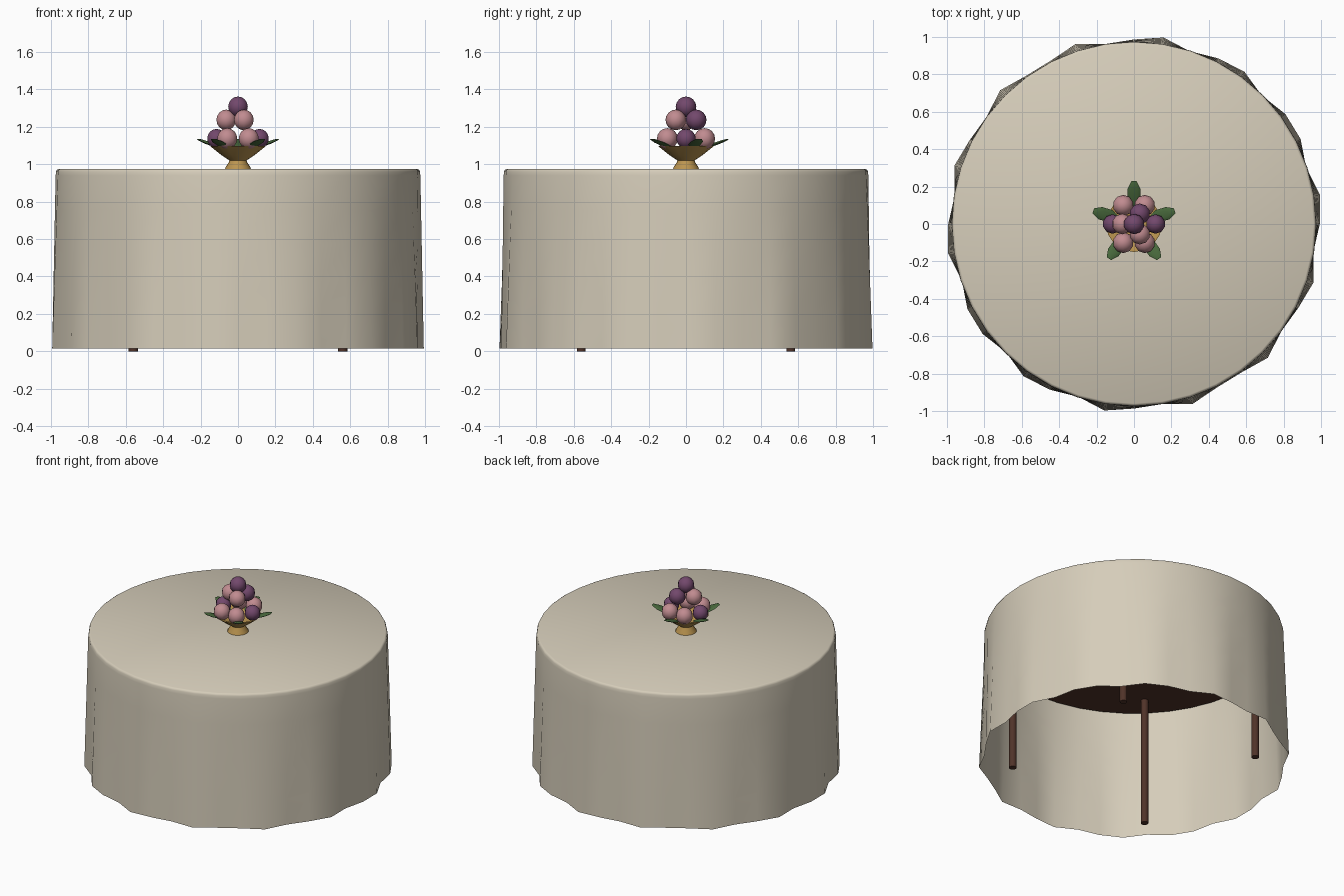
import bpy, bmesh, math
from mathutils import Matrix

if "Cube" in bpy.data.objects:
    bpy.data.objects.remove(bpy.data.objects["Cube"])

def mat(name, rgb):
    m = bpy.data.materials.new(name)
    m.diffuse_color = (*rgb, 1)
    m.use_nodes = True
    m.node_tree.nodes["Principled BSDF"].inputs["Base Color"].default_value = m.diffuse_color
    return m

CLOTH = mat("linen", (0.67, 0.61, 0.49))
WOOD = mat("dark_wood", (0.08, 0.033, 0.022))
GOLD = mat("gold", (0.50, 0.30, 0.08))
PLUM = mat("plum", (0.17, 0.065, 0.15))
PINK = mat("dusty_pink", (0.53, 0.26, 0.28))
LEAF = mat("leaf_green", (0.065, 0.14, 0.045))

def finish(name, bm, material, angle=40):
    bmesh.ops.recalc_face_normals(bm, faces=bm.faces)
    me = bpy.data.meshes.new(name)
    bm.to_mesh(me)
    bm.free()
    ob = bpy.data.objects.new(name, me)
    bpy.context.collection.objects.link(ob)
    me.materials.append(material)
    bpy.ops.object.select_all(action='DESELECT')
    ob.select_set(True)
    bpy.context.view_layer.objects.active = ob
    bpy.ops.object.shade_smooth_by_angle(angle=math.radians(angle))
    return ob

def lathe(name, rings, n, material, wave=None, cap_start=True, cap_end=True, angle=40):
    """Rings of (radius, z); wave(theta, z) is added to the radius."""
    bm = bmesh.new()
    loops = []
    for r, z in rings:
        loop = []
        for i in range(n):
            a = 2 * math.pi * i / n
            rr = r + (wave(a, z) if wave else 0)
            loop.append(bm.verts.new((rr * math.cos(a), rr * math.sin(a), z)))
        loops.append(loop)
    for lo, hi in zip(loops, loops[1:]):
        for i in range(n):
            j = (i + 1) % n
            bm.faces.new((lo[i], lo[j], hi[j], hi[i]))
    if cap_start:
        bm.faces.new(loops[0][::-1])
    if cap_end:
        bm.faces.new(loops[-1])
    return finish(name, bm, material, angle)

# Tablecloth: open skirt whose folds deepen toward the hem
def folds(a, z):
    return 0.022 * max(0, (0.94 - z) / 0.925) * math.sin(14 * a + 0.15)

skirt = [(0.99 - 0.015 * t, 0.015 + 0.925 * t) for t in (0, 0.2, 0.4, 0.6, 0.8, 1)]
lathe("tablecloth", skirt + [(0.973, 0.96), (0.969, 0.97), (0.96, 0.975)], 40,
      CLOTH, folds, cap_start=False)

# Table top and four legs
lathe("table_top", [(0.955, 0.92), (0.955, 0.965)], 40, WOOD)
for sx, nx in ((-1, "left"), (1, "right")):
    for sy, ny in ((-1, "front"), (1, "back")):
        leg = lathe(f"{ny}_{nx}_leg", [(0.025, 0), (0.025, 0.925)], 10, WOOD)
        leg.location = (0.56 * sx, 0.56 * sy, 0)

# Footed bowl
lathe("fruit_bowl", [(0.07, 0.972), (0.066, 0.985), (0.048, 1.012), (0.046, 1.02),
                     (0.09, 1.05), (0.15, 1.098), (0.135, 1.098), (0.04, 1.05)], 16, GOLD)

# Fruit pyramid
def fruit(name, r, deg, z, size, material):
    a = math.radians(deg)
    bm = bmesh.new()
    bmesh.ops.create_uvsphere(bm, u_segments=10, v_segments=8, radius=size)
    finish(name, bm, material, 50).location = (r * math.cos(a), r * math.sin(a), z)

for k in range(6):
    plum = k % 3 == 0
    fruit(f"lower_fruit_{k}", 0.115, 60 * k, 1.137, 0.052 if plum else 0.056,
          PLUM if plum else PINK)
for k in range(3):
    fruit(f"middle_fruit_{k}", 0.063, 60 + 120 * k, 1.237, 0.055, PINK if k else PLUM)
fruit("top_fruit", 0, 0, 1.307, 0.055, PLUM)

# Leaves fanned around the bowl rim
for k in range(5):
    bm = bmesh.new()
    bmesh.ops.create_uvsphere(bm, u_segments=8, v_segments=6, radius=1)
    m = (Matrix.Rotation(math.radians(90 + 72 * k), 4, 'Z')
         @ Matrix.Translation((0.16, 0, 1.11))
         @ Matrix.Rotation(math.radians(-20), 4, 'Y')
         @ Matrix.Diagonal((0.079, 0.037, 0.008, 1))
         @ Matrix.Rotation(math.radians(22.5), 4, 'Z'))
    bmesh.ops.transform(bm, matrix=m, verts=bm.verts)
    finish(f"leaf_{k}", bm, LEAF, 50)
